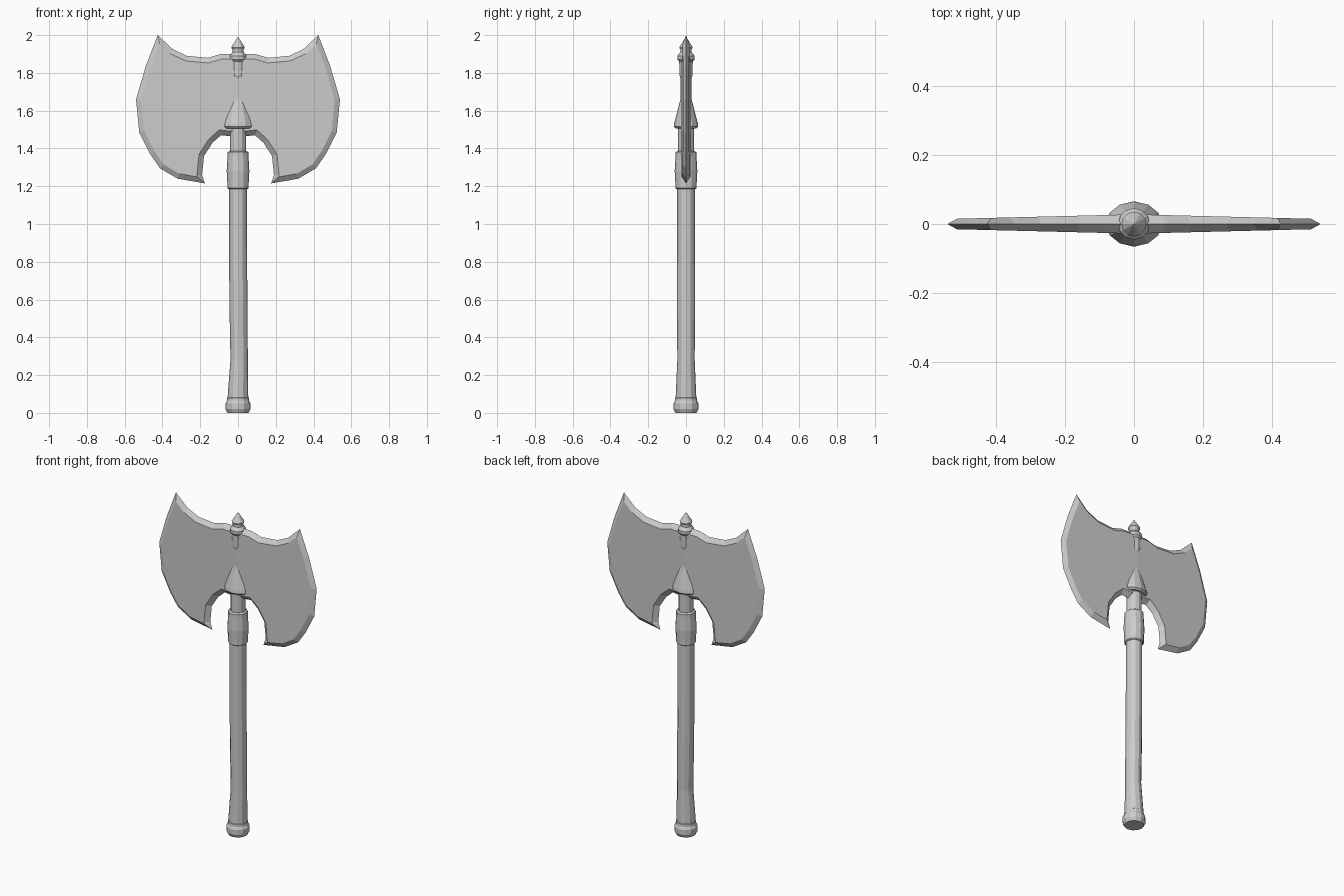
import bpy, bmesh, math
from mathutils import Vector

if "Cube" in bpy.data.objects:
    bpy.data.objects.remove(bpy.data.objects["Cube"])


def finish(name, bm):
    bmesh.ops.recalc_face_normals(bm, faces=bm.faces[:])
    me = bpy.data.meshes.new(name)
    bm.to_mesh(me)
    bm.free()
    ob = bpy.data.objects.new(name, me)
    bpy.context.collection.objects.link(ob)
    return ob


def lathe(name, profile, sides=12, sx=1.0):
    """Flat-shaded turned part; profile rows are (radius, z[, x offset])."""
    bm = bmesh.new()
    rings = []
    for r, z, *off in profile:
        cx = off[0] if off else 0
        if r == 0:
            rings.append([bm.verts.new((cx, 0, z))] * sides)
            continue
        rings.append([bm.verts.new((cx + sx * r * math.cos(2 * math.pi * i / sides),
                                    r * math.sin(2 * math.pi * i / sides), z))
                      for i in range(sides)])
    for a, b in zip(rings, rings[1:]):
        for i in range(sides):
            j = (i + 1) % sides
            bm.faces.new(list(dict.fromkeys((a[i], a[j], b[j], b[i]))))
    for ring in (rings[0], rings[-1]):
        if ring[0] is not ring[1]:
            bm.faces.new(ring)
    return finish(name, bm)


# Handle, slightly bent, with pommel, collar and neck
lathe("handle", [(.055, .07), (.054, .10), (.046, .28, .006), (.048, .6, .002),
                 (.047, .9), (.047, 1.2)])
lathe("pommel", [(.056, 0), (.066, .02), (.066, .05), (.058, .065), (.057, .08), (.050, .085)])
lathe("collar", [(.050, 1.185), (.056, 1.19), (.056, 1.205), (.060, 1.28),
                 (.055, 1.365), (.055, 1.38), (.045, 1.387)])
lathe("neck", [(.043, 1.37), (.043, 1.53)])

# Socket cone under the blade and finial above it
lathe("socket", [(.055, 1.505), (.065, 1.515), (.062, 1.535), (.022, 1.69)], sx=1.25)
lathe("finial", [(0, 1.70), (.034, 1.785), (.036, 1.86), (.046, 1.872), (.046, 1.89),
                 (.030, 1.91), (.030, 1.925), (.036, 1.935), (0, 1.992)])

# Double blade: one quarter with bevelled rim, mirrored in x and y
outline = [(0, 1.90), (.09, 1.90), (.16, 1.88), (.27, 1.89), (.345, 1.925), (.425, 2.0),
           (.487, 1.84), (.54, 1.66), (.523, 1.485), (.465, 1.37), (.413, 1.295),
           (.32, 1.24), (.175, 1.215), (.19, 1.26), (.18, 1.36), (.135, 1.43),
           (.09, 1.47), (0, 1.46)]
pts = [Vector(p) for p in outline]
INSET = .027


def inward(a, b):
    d = (b - a).normalized()
    return Vector((d.y, -d.x))


bm = bmesh.new()
rim, inner = [], []
for i, p in enumerate(pts):
    if i == 0 or i == len(pts) - 1:
        q = p + Vector((0, -INSET if i == 0 else INSET))
    else:
        n1, n2 = inward(pts[i - 1], p), inward(p, pts[i + 1])
        q = p + (n1 + n2) * INSET / (1 + n1.dot(n2))
    rim.append(bm.verts.new((p.x, 0, p.y)))
    inner.append(bm.verts.new((q.x, -(.028 - .025 * q.x), q.y)))
for i in range(len(pts) - 1):
    bm.faces.new((rim[i], rim[i + 1], inner[i + 1], inner[i]))
bm.faces.new(inner)
blade = finish("double_blade", bm)
mirror = blade.modifiers.new("mirror", "MIRROR")
mirror.use_axis = (True, True, False)
